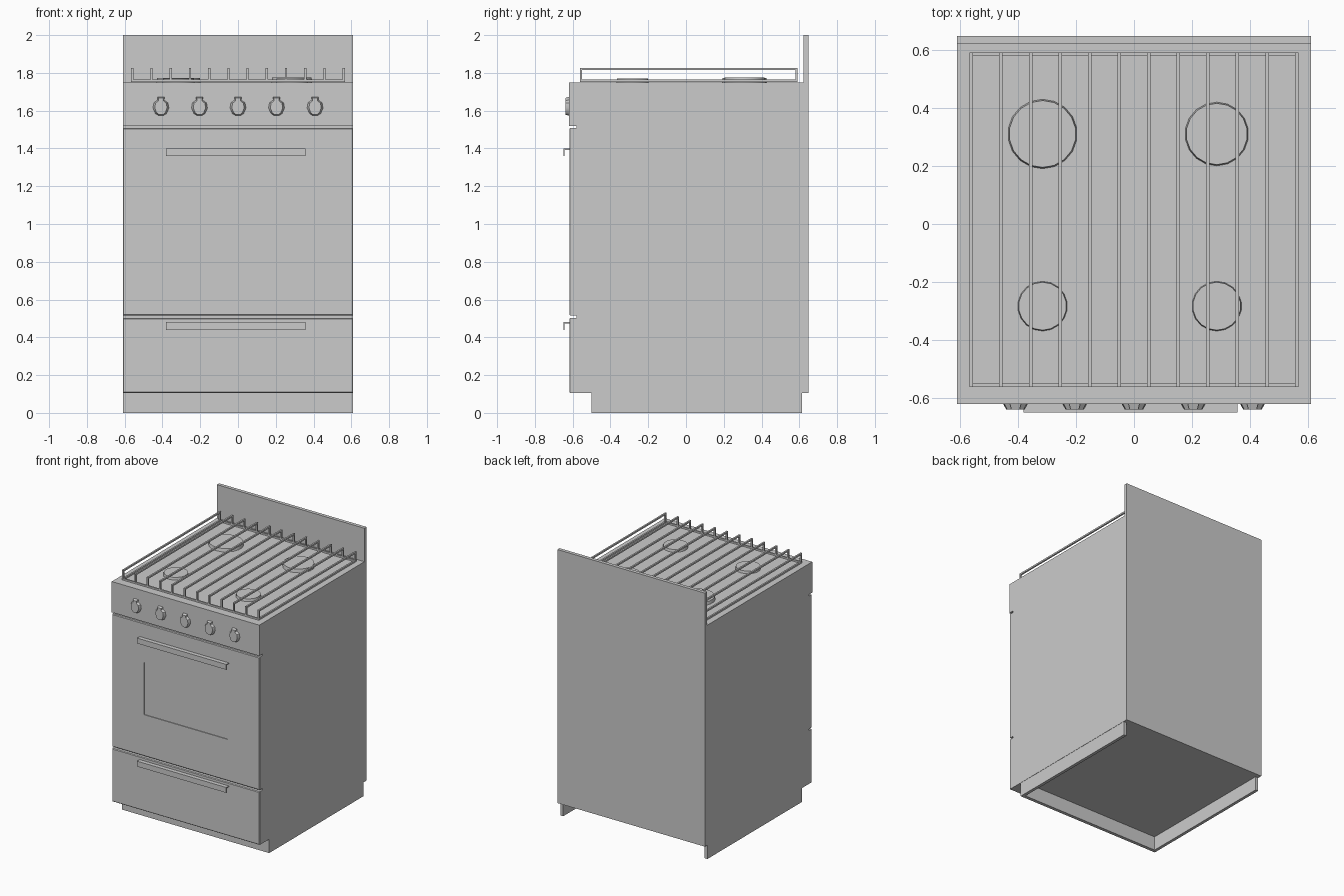
import bpy, bmesh, math
from mathutils import Matrix

if "Cube" in bpy.data.objects:
    bpy.data.objects.remove(bpy.data.objects["Cube"])


def finish(name, bm, smooth=False):
    bmesh.ops.recalc_face_normals(bm, faces=bm.faces)
    me = bpy.data.meshes.new(name)
    bm.to_mesh(me)
    bm.free()
    ob = bpy.data.objects.new(name, me)
    bpy.context.collection.objects.link(ob)
    if smooth:
        bpy.context.view_layer.objects.active = ob
        ob.select_set(True)
        bpy.ops.object.shade_smooth_by_angle(angle=math.radians(35))
        ob.select_set(False)
    return ob


def add_box(bm, x0, x1, y0, y1, z0, z1):
    m = Matrix.Translation(((x0 + x1) / 2, (y0 + y1) / 2, (z0 + z1) / 2))
    m = m @ Matrix.Diagonal((x1 - x0, y1 - y0, z1 - z0, 1))
    return bmesh.ops.create_cube(bm, size=1, matrix=m)['verts']


def side_profile(name, pts, x0, x1):
    """Extrude a (y, z) profile along x."""
    bm = bmesh.new()
    f = bm.faces.new([bm.verts.new((x0, y, z)) for y, z in pts])
    r = bmesh.ops.extrude_face_region(bm, geom=[f])
    for v in r['geom']:
        if isinstance(v, bmesh.types.BMVert):
            v.co.x = x1
    return finish(name, bm)


# Cabinet with control panel overhang and backsplash
W = 0.61
side_profile("cabinet", [(-0.58, 0.105), (-0.58, 1.52), (-0.62, 1.52), (-0.62, 1.75),
                         (0.622, 1.75), (0.622, 2.0), (0.648, 2.0), (0.648, 0.105)], -W, W)

# Kick skirt, open at the back
bm = bmesh.new()
T = 0.025
for s in (-1, 1):
    xs = sorted((s * (W - 0.002), s * (W - T)))
    add_box(bm, *xs, -0.50, 0.615, 0, 0.105)
add_box(bm, -W + T, W - T, -0.50, -0.50 + T, 0, 0.105)
finish("kick_skirt", bm)


def front_panel(name, z0, z1, window=None):
    bm = bmesh.new()
    add_box(bm, -W, W, -0.618, -0.58, z0, z1)
    front = min(bm.faces, key=lambda f: f.calc_center_median().y)
    bmesh.ops.bevel(bm, geom=list(front.edges), offset=0.005, segments=1, affect='EDGES')
    if window:
        wx, wz0, wz1 = window
        front = min(bm.faces, key=lambda f: f.calc_center_median().y)
        mid = (z0 + z1) / 2
        bmesh.ops.inset_region(bm, faces=[front], thickness=0.1)
        for v in front.verts:
            v.co.x = math.copysign(wx, v.co.x)
            v.co.z = wz1 if v.co.z > mid else wz0
        bmesh.ops.inset_region(bm, faces=[front], thickness=0.001, depth=-0.004)
    return finish(name, bm)


# Oven door and drawer
front_panel("oven_door", 0.515, 1.508, (0.345, 0.825, 1.215))
front_panel("drawer", 0.105, 0.503)

# Hooked pull handles
for name, z in (("door_handle", 1.40), ("drawer_handle", 0.48)):
    side_profile(name, [(-0.615, z), (-0.649, z), (-0.649, z - 0.04), (-0.643, z - 0.04),
                        (-0.643, z - 0.007), (-0.615, z - 0.007)], -0.38, 0.357)

# Tapered control knobs with a pointer on top
half = [(0.02, 0.055), (0.018, 0.038), (0.04, 0.022), (0.045, -0.006), (0.032, -0.036), (0.013, -0.048)]
outline = half + [(-x, z) for x, z in reversed(half)]
for i in range(5):
    kx, kz = (i - 2) * 0.204, 1.62
    bm = bmesh.new()
    rings = [[bm.verts.new((kx + x * s, y, kz + z * (1 + s) / 2)) for x, z in outline]
             for y, s in ((-0.615, 1.0), (-0.638, 0.72))]
    n = len(outline)
    for j in range(n):
        k = (j + 1) % n
        bm.faces.new((rings[0][j], rings[0][k], rings[1][k], rings[1][j]))
    bm.faces.new(rings[0])
    bm.faces.new(rings[1])
    finish(f"knob_{i + 1}", bm, True)

# Burners
for name, x, y, r, top in (("burner_back_left", -0.315, 0.31, 0.12, 1.773),
                           ("burner_back_right", 0.285, 0.31, 0.11, 1.776),
                           ("burner_front_left", -0.315, -0.283, 0.086, 1.769),
                           ("burner_front_right", 0.285, -0.283, 0.086, 1.769)):
    bm = bmesh.new()
    h = top - 1.748
    bmesh.ops.create_cone(bm, cap_ends=True, segments=18, radius1=r, radius2=r * 0.96, depth=h,
                          matrix=Matrix.Translation((x, y, 1.748 + h / 2)))
    finish(name, bm, True)

# Grate: base frame plus raised bars with turned-down ends
R = 0.006
Y0, Y1, X = -0.556, 0.585, 0.56
bm = bmesh.new()
for y in (Y0, Y1):
    add_box(bm, -X - R, X + R, y - R, y + R, 1.752, 1.764)
for s in (-1, 1):
    add_box(bm, s * X - R, s * X + R, Y0, Y1, 1.752, 1.764)
finish("grate_frame", bm)
for i in range(12):
    x = -X + i * 2 * X / 11
    bm = bmesh.new()
    add_box(bm, x - R, x + R, Y0 - R, Y1 + R, 1.815, 1.827)
    for y in (Y0, Y1):
        add_box(bm, x - R, x + R, y - R, y + R, 1.752, 1.815)
    finish(f"grate_bar_{i + 1}", bm)
